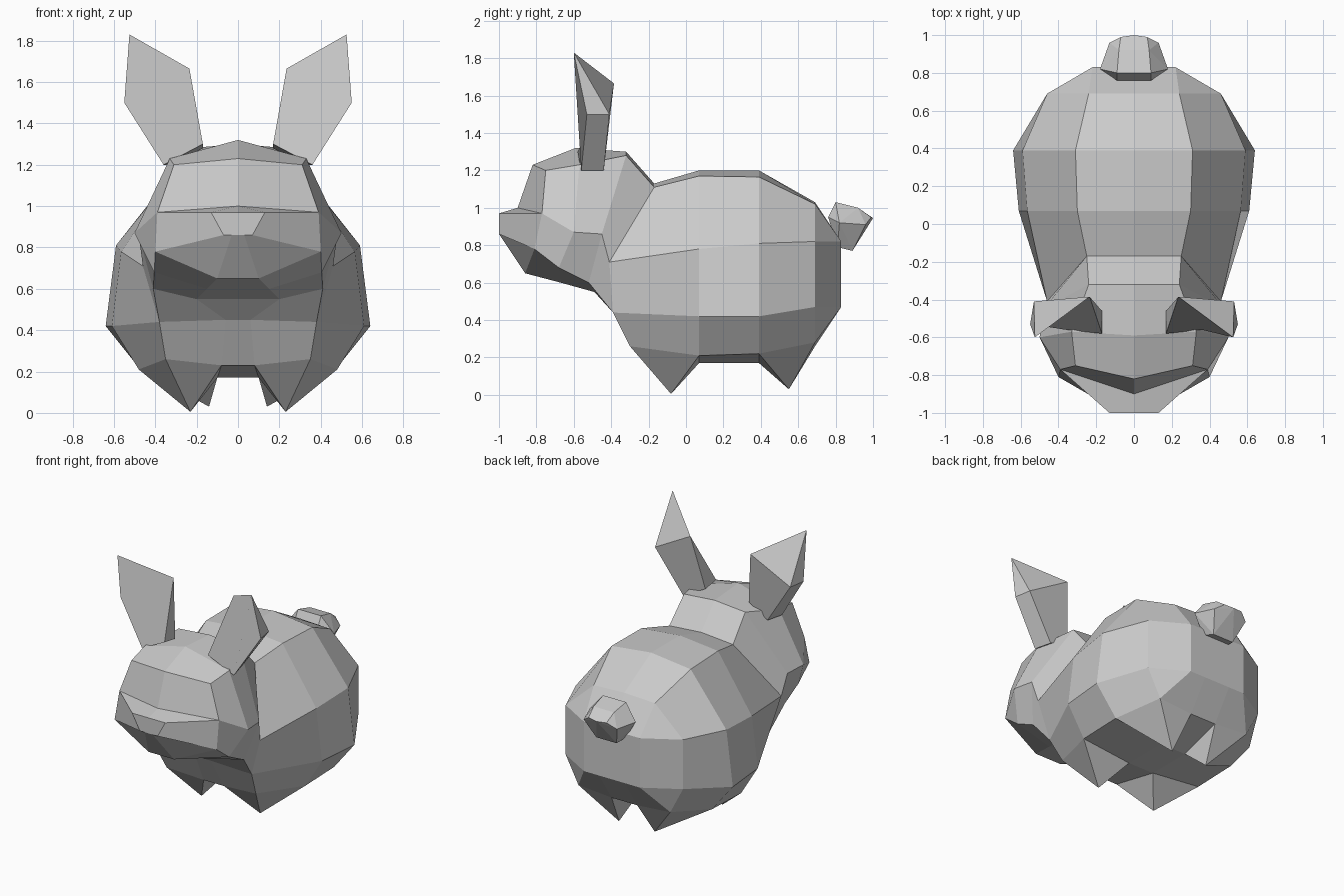
import bpy, bmesh

if "Cube" in bpy.data.objects:
    bpy.data.objects.remove(bpy.data.objects["Cube"])

fur = bpy.data.materials.new("grey_fur")
fur.diffuse_color = (0.6, 0.6, 0.6, 1)
fur.use_nodes = True
fur.node_tree.nodes["Principled BSDF"].inputs["Base Color"].default_value = fur.diffuse_color


def finish(name, bm, mirror=True):
    """Mirror the half mesh across x, weld it and make an object."""
    if mirror:
        geom = bm.verts[:] + bm.edges[:] + bm.faces[:]
        copy = bmesh.ops.duplicate(bm, geom=geom)["geom"]
        for v in copy:
            if isinstance(v, bmesh.types.BMVert):
                v.co.x = -v.co.x
    bmesh.ops.remove_doubles(bm, verts=bm.verts[:], dist=0.0005)
    bmesh.ops.recalc_face_normals(bm, faces=bm.faces[:])
    me = bpy.data.meshes.new(name)
    bm.to_mesh(me)
    bm.free()
    me.materials.append(fur)
    ob = bpy.data.objects.new(name, me)
    bpy.context.collection.objects.link(ob)
    return ob


def face(bm, pts):
    """Add a face, skipping repeated corners."""
    unique = list(dict.fromkeys(pts))
    if len(unique) > 2:
        return bm.faces.new([bm.verts.new(p) for p in unique])


def loft(bm, rings, tips={}):
    """Skin neighbouring half rings; cells listed in tips become pointed legs."""
    rings = [r + [(0, r[-1][1], r[-1][2])] for r in rings]
    for i, (a, b) in enumerate(zip(rings, rings[1:])):
        for j in range(len(a) - 1):
            cell = [a[j], a[j + 1], b[j + 1], b[j]]
            if (i, j) in tips:
                for k in range(4):
                    face(bm, [cell[k], cell[(k + 1) % 4], tips[i, j]])
            else:
                face(bm, cell)
    return rings


bm = bmesh.new()
# trunk half rings: spine, back edge, upper side, lower side, flank, belly
neck = [(0, -.17, 1.13), (.25, -.17, 1.11), (.46, -.41, .71), (.38, -.39, .44)]
chest_low = [(.35, -.30, .26), (.08, -.27, .23)]
chest_top = (.06, -.39, .45)
trunk = [
    neck + chest_low,
    [(0, .07, 1.20), (.30, .07, 1.17), (.565, .07, .78), (.61, .07, .42), (.48, .07, .21), (.10, .07, .17)],
    [(0, .39, 1.20), (.31, .39, 1.165), (.59, .39, .81), (.64, .39, .42), (.48, .39, .22), (.10, .39, .17)],
    [(0, .69, 1.03), (.24, .69, 1.02), (.46, .69, .82), (.46, .69, .47), (.36, .69, .28), (.10, .69, .26)],
    [(0, .83, .82), (.22, .83, .82), (.22, .83, .82), (.22, .83, .47), (.22, .83, .47), (.10, .83, .47)],
]
legs = {(0, 4): (.23, -.08, .005), (2, 4): (.14, .55, .03)}
rings = loft(bm, trunk, legs)
face(bm, rings[-1])
# chest panel between the neck and the front legs
loft(bm, [[neck[3], chest_top], chest_low])

# head half rings, neck to nose: crown, brow edge, cheek, jaw, throat
cheek, jaw, chin = (.39, -.77, .97), (.40, -.81, .78), (.10, -.86, .65)
head = [
    neck + [chest_top],
    [(0, -.32, 1.30), (.24, -.32, 1.28), (.48, -.45, .86), (.41, -.52, .60), (.20, -.49, .55)],
    [(0, -.59, 1.32), (.33, -.57, 1.23), (.50, -.60, .87), (.405, -.68, .68), (.15, -.67, .60)],
    [(0, -.82, 1.23), (.31, -.75, 1.20), cheek, jaw, chin],
    [(0, -.90, 1.00), cheek, cheek, jaw, chin],
    [(0, -1, .97), (.13, -1, .97), (.13, -1, .97), (.07, -1, .86), (.03, -1, .86)],
]
rings = loft(bm, head)
face(bm, rings[-1])
finish("body", bm)

# ears: pointed leaf with a hollow front
base_in, base_out = (.17, -.58, 1.30), (.36, -.56, 1.20)
back_out, back_in = (.33, -.44, 1.20), (.17, -.46, 1.28)
outer, outer_back, tip, inner = (.55, -.53, 1.50), (.53, -.41, 1.50), (.525, -.60, 1.83), (.235, -.385, 1.665)
bm = bmesh.new()
face(bm, [base_out, back_out, outer_back, outer])
face(bm, [back_out, back_in, inner, outer_back])
face(bm, [back_in, base_in, inner])
face(bm, [outer, outer_back, tip])
face(bm, [outer_back, inner, tip])
face(bm, [base_in, back_in, back_out, base_out])
front = face(bm, [base_in, base_out, outer, tip, inner])
bmesh.ops.inset_individual(bm, faces=[front], thickness=.035, depth=-.03)
finish("ears", bm)

# tail: faceted puff
bm = bmesh.new()
for x, y, z in [(.09, .80, 1.03), (.08, .92, 1.00), (.07, .99, .95), (.13, .96, .91),
                (.18, .82, .92), (.08, .89, .77), (.10, .81, .79), (.09, .76, .95)]:
    bm.verts.new((x, y, z))
    bm.verts.new((-x, y, z))
bm.verts.new((0, 1.0, .945))
bmesh.ops.convex_hull(bm, input=bm.verts[:])
bmesh.ops.dissolve_limit(bm, angle_limit=.05, verts=bm.verts[:], edges=bm.edges[:])
finish("tail", bm, mirror=False)
